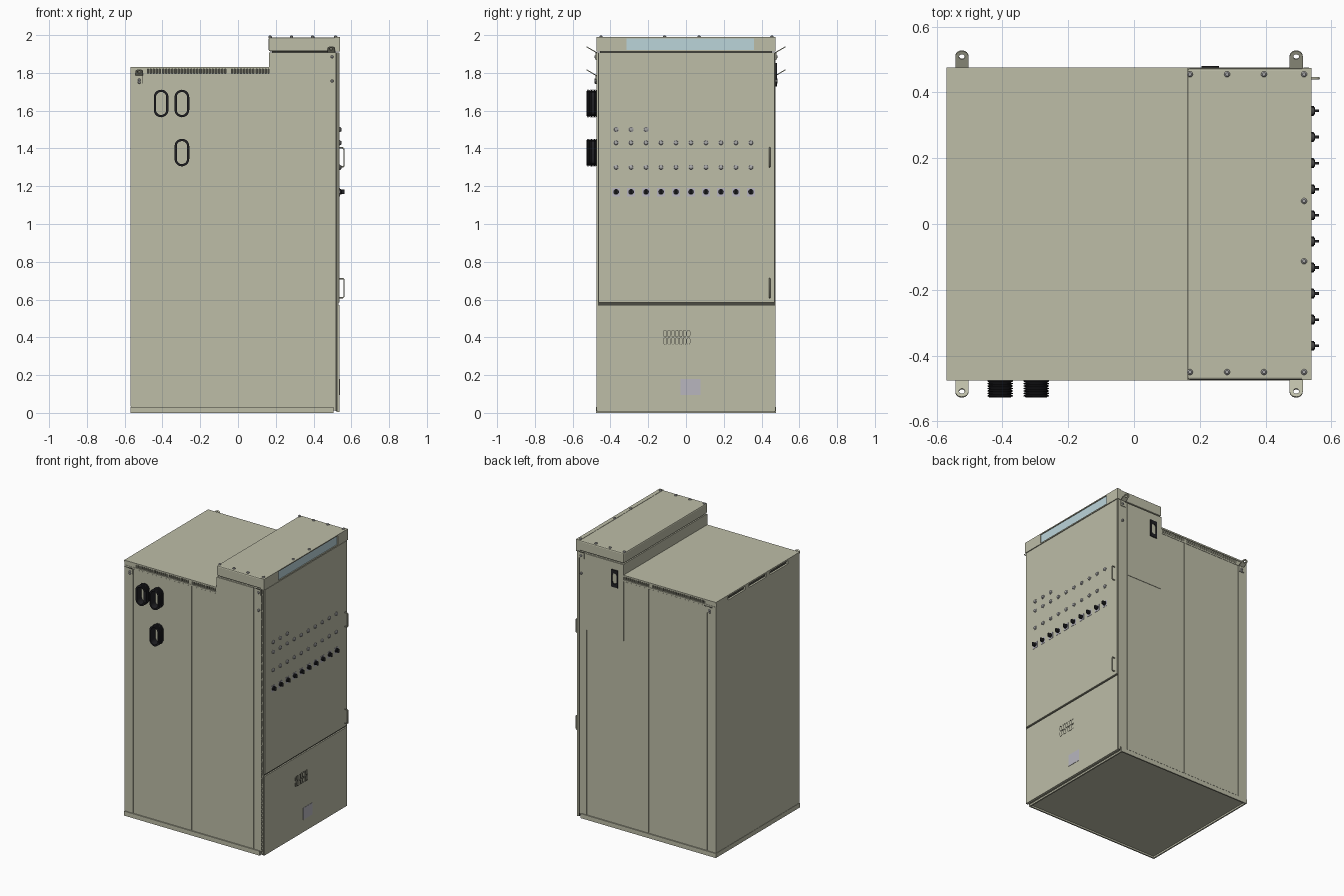
import bpy, bmesh, math
from mathutils import Matrix, Vector

if "Cube" in bpy.data.objects:
    bpy.data.objects.remove(bpy.data.objects["Cube"])


def material(name, rgb):
    m = bpy.data.materials.new(name)
    m.diffuse_color = (*rgb, 1)
    m.use_nodes = True
    m.node_tree.nodes["Principled BSDF"].inputs["Base Color"].default_value = m.diffuse_color
    return m


BEIGE = material("beige_paint", (0.51, 0.51, 0.39))
BLACK = material("black_rubber", (0.015, 0.015, 0.018))
DARK = material("dark_gap", (0.07, 0.07, 0.055))
GLASS = material("light_glass", (0.50, 0.66, 0.70))
STEEL = material("steel", (0.40, 0.40, 0.40))
LABEL = material("label_grey", (0.48, 0.47, 0.52))


def finish(name, bm, mat, smooth=False):
    bmesh.ops.recalc_face_normals(bm, faces=bm.faces)
    me = bpy.data.meshes.new(name)
    bm.to_mesh(me)
    bm.free()
    ob = bpy.data.objects.new(name, me)
    bpy.context.collection.objects.link(ob)
    me.materials.append(mat)
    if smooth:
        bpy.ops.object.select_all(action='DESELECT')
        ob.select_set(True)
        bpy.context.view_layer.objects.active = ob
        bpy.ops.object.shade_smooth_by_angle(angle=math.radians(35))
    return ob


def add_box(bm, x0, x1, y0, y1, z0, z1):
    m = Matrix.Translation(((x0 + x1) / 2, (y0 + y1) / 2, (z0 + z1) / 2))
    bmesh.ops.create_cube(bm, size=1, matrix=m @ Matrix.Diagonal((x1 - x0, y1 - y0, z1 - z0, 1)))


def boxes(name, items, mat=BEIGE):
    bm = bmesh.new()
    for b in items:
        add_box(bm, *b)
    return finish(name, bm, mat)


def add_turned(bm, base, axis, profile, n=16):
    """Revolve (radius, height) points around an axis through base."""
    rot = Vector((0, 0, 1)).rotation_difference(Vector(axis)).to_matrix()
    rings = [[bm.verts.new(Vector(base) + rot @ Vector((r * math.cos(2 * math.pi * i / n),
              r * math.sin(2 * math.pi * i / n), h))) for i in range(n)] for r, h in profile]
    for a, b in zip(rings, rings[1:]):
        for i in range(n):
            bm.faces.new((a[i], a[(i + 1) % n], b[(i + 1) % n], b[i]))
    bm.faces.new(rings[0])
    bm.faces.new(rings[-1])


def stadium(w, h, n=10):
    """Rounded slot outline, taller than wide."""
    r, s = w / 2, h / 2 - w / 2
    top = [(r * math.cos(math.pi * i / n), s + r * math.sin(math.pi * i / n)) for i in range(n + 1)]
    return top + [(-x, -y) for x, y in top]


def plate(name, loops, thick, origin, xdir, ydir, mat=BEIGE):
    """Flat plate from outlines; inner outlines become holes."""
    cu = bpy.data.curves.new(name, 'CURVE')
    cu.dimensions, cu.fill_mode, cu.extrude = '2D', 'BOTH', thick / 2
    for loop in loops:
        sp = cu.splines.new('POLY')
        sp.points.add(len(loop) - 1)
        for p, (x, y) in zip(sp.points, loop):
            p.co = (x, y, 0, 1)
        sp.use_cyclic_u = True
    tmp = bpy.data.objects.new(name + "_curve", cu)
    bpy.context.collection.objects.link(tmp)
    me = bpy.data.meshes.new_from_object(tmp.evaluated_get(bpy.context.evaluated_depsgraph_get()))
    bpy.data.objects.remove(tmp)
    X, Y = Vector(xdir), Vector(ydir).normalized()
    m = Matrix((X, Y, X.cross(Y))).transposed().to_4x4()
    m.translation = origin
    me.transform(m)
    me.materials.clear()
    me.materials.append(mat)
    ob = bpy.data.objects.new(name, me)
    bpy.context.collection.objects.link(ob)


# cabinet carcass, base rim and corner posts
boxes("cabinet_body", [(-0.567, 0.52, -0.468, 0.468, 0.012, 1.79)])
boxes("cabinet_upper_body", [(0.165, 0.52, -0.468, 0.468, 1.79, 1.908)])
boxes("base_rim", [(-0.57, 0.505, -0.476, -0.466, 0, 0.032), (-0.57, 0.505, 0.466, 0.476, 0, 0.032),
                   (-0.57, -0.56, -0.466, 0.466, 0, 0.032), (0.495, 0.505, -0.466, 0.466, 0, 0.032)])
boxes("back_panel", [(-0.57, -0.567, -0.47, 0.47, 0.034, 1.79)])

# side panels, posts and upper cover on both sides
for s, side in ((-1, "front"), (1, "rear")):
    def sheet(x0, x1, z0, z1, y):
        a, b = sorted((s * 0.46, s * y))
        return (x0, x1, a, b, z0, z1)
    boxes(side + "_corner_posts", [sheet(-0.57, -0.502, 0.034, 1.795, 0.473),
                                   sheet(0.458, 0.525, 0.034, 1.908, 0.473)])
    boxes(side + "_side_panels", [sheet(-0.498, -0.037, 0.036, 1.785, 0.472),
                                  sheet(-0.033, 0.454, 0.036, 1.785, 0.472)])
    boxes(side + "_upper_cover", [sheet(0.163, 0.455, 1.36, 1.906, 0.475)])
    # fine vent slats below the roof
    slats = [sheet(-0.57 + 0.0 * s, -0.48, 1.795, 1.823, 0.471), sheet(-0.055, -0.035, 1.795, 1.823, 0.471),
             sheet(-0.57, 0.163, 1.786, 1.797, 0.473)]
    slats += [sheet(-0.475 + 0.0165 * i, -0.467 + 0.0165 * i, 1.797, 1.823, 0.471) for i in range(39)]
    boxes(side + "_vent_slats", slats)

# roof with dark vent space and back slots
boxes("vent_space", [(-0.555, 0.164, -0.455, 0.455, 1.79, 1.822)], DARK)
boxes("roof", [(-0.57, 0.163, -0.475, 0.475, 1.821, 1.832)])
boxes("back_vent_frame", [(-0.57, -0.556, y0, y1, 1.79, 1.823) for y0, y1 in
      ((-0.47, -0.34), (-0.14, -0.10), (0.10, 0.14), (0.34, 0.47))]
      + [(-0.57, -0.556, -0.47, 0.47, 1.786, 1.797)])

# lamp cap over the door
cap = boxes("lamp_cap", [(0.162, 0.522, -0.474, 0.474, 1.914, 1.988)])
bv = cap.modifiers.new("soft_edges", 'BEVEL')
bv.width, bv.segments = 0.008, 2
boxes("lamp_cap_frame", [(0.51, 0.54, -0.474, -0.315, 1.916, 1.985), (0.51, 0.54, 0.36, 0.474, 1.916, 1.985),
                         (0.51, 0.54, -0.474, 0.474, 1.983, 1.99), (0.51, 0.54, -0.474, 0.474, 1.912, 1.92)])
boxes("cap_neck", [(0.18, 0.515, -0.455, 0.455, 1.905, 1.916)], DARK)
boxes("lamp_glass", [(0.515, 0.534, -0.315, 0.36, 1.92, 1.983)], GLASS)
bm = bmesh.new()
for x, y in [(x, y) for y in (-0.45, 0.455) for x in (0.17, 0.283, 0.395, 0.517)] + [(0.517, 0.07), (0.517, -0.113)]:
    add_turned(bm, (x, y, 1.986), (0, 0, 1), [(0.009, 0), (0.009, 0.007), (0.005, 0.011)], 12)
finish("cap_bolts", bm, STEEL, True)

# door, lower panel and their surround
boxes("door_surround", [(0.515, 0.527, -0.474, 0.474, 0.01, 1.908)], DARK)
boxes("door_edge_strips", [(0.515, 0.532, -0.474, -0.466, 0.01, 1.908), (0.515, 0.532, 0.471, 0.475, 0.01, 1.908)])
boxes("door", [(0.525, 0.538, -0.463, 0.468, 0.585, 1.908)])
boxes("lower_panel", [(0.522, 0.537, -0.468, 0.47, 0.006, 0.572)])
boxes("plain_label", [(0.536, 0.539, -0.028, 0.077, 0.095, 0.18)], LABEL)

# ventilation slots in the lower panel
for j in range(2):
    for i in range(7):
        c = (0.537, -0.11 + 0.0205 * i, 0.38 + 0.04 * j)
        plate("slot_rim", [stadium(0.019, 0.039, 5), stadium(0.014, 0.034, 5)], 0.003, c, (0, 1, 0), (0, 0, 1), DARK)

# indicator lamps and rotary switches
ys = [-0.37 + 0.0793 * i for i in range(10)]
bm = bmesh.new()
for y, z in [(y, 1.5) for y in ys[:3]] + [(y, z) for z in (1.43, 1.3) for y in ys]:
    add_turned(bm, (0.537, y, z), (1, 0, 0), [(0.014, 0), (0.014, 0.004), (0.011, 0.005), (0.010, 0.009), (0.005, 0.012)])
finish("indicator_lamps", bm, STEEL, True)
boxes("switch_plates", [(0.537, 0.540, y - 0.021, y + 0.021, 1.145, 1.19) for y in ys], LABEL)
bm = bmesh.new()
for y in ys:
    add_turned(bm, (0.539, y, 1.17), (1, 0, 0), [(0.015, 0), (0.015, 0.007), (0.011, 0.009), (0.011, 0.011)])
    add_box(bm, 0.548, 0.563, y - 0.004, y + 0.004, 1.158, 1.182)
finish("rotary_switches", bm, BLACK, True)

# door handles as bent rod
for z0 in (0.61, 1.303):
    cu = bpy.data.curves.new("door_handle", 'CURVE')
    cu.dimensions, cu.bevel_depth, cu.bevel_resolution, cu.use_fill_caps = '3D', 0.004, 2, True
    sp = cu.splines.new('POLY')
    pts = [(0.535, 0), (0.555, 0), (0.561, 0.006), (0.561, 0.094), (0.555, 0.1), (0.535, 0.1)]
    sp.points.add(len(pts) - 1)
    for p, (x, z) in zip(sp.points, pts):
        p.co = (x, 0.443, z0 + z, 1)
    ob = bpy.data.objects.new("door_handle", cu)
    cu.materials.append(BEIGE)
    bpy.context.collection.objects.link(ob)

# ribbed cable bellows, open in the middle
for cx, cz in ((-0.407, 1.638), (-0.297, 1.638), (-0.297, 1.378)):
    prof = [(0.007, 0.47)]
    for k in range(7):
        y = 0.476 + k * 0.0075
        prof += [(0.0, y), (0.0, y + 0.003), (0.006, y + 0.0045), (0.006, y + 0.006)]
    prof += [(0.012, 0.527), (0.012, 0.47)]
    bm = bmesh.new()
    rings = [[bm.verts.new((cx + x, -y, cz + z)) for x, z in stadium(0.078 - 2 * d, 0.146 - 2 * d)] for d, y in prof]
    n = len(rings[0])
    for a, b in zip(rings, rings[1:] + rings[:1]):
        for i in range(n):
            bm.faces.new((a[i], a[(i + 1) % n], b[(i + 1) % n], b[i]))
    finish("cable_bellows", bm, BLACK, True)

# rear cable gland plate
plate("gland_plate", [[(-0.027, -0.062), (0.027, -0.062), (0.027, 0.062), (-0.027, 0.062)], stadium(0.034, 0.075)],
      0.006, (0.232, 0.478, 1.79), (-1, 0, 0), (0, 0, 1), BLACK)

# lifting lugs: fixing plate, sloping tongue with hole, bolts
arc = [(0.02 * math.cos(math.pi * i / 12), 0.042 + 0.02 * math.sin(math.pi * i / 12)) for i in range(13)]
hole = [(0.009 * math.cos(math.pi * i / 8), 0.042 + 0.009 * math.sin(math.pi * i / 8)) for i in range(16)]
bm = bmesh.new()
for s in (-1, 1):
    for x, z in ((-0.523, 1.785), (0.493, 1.907)):
        plate("lug_tongue", [[(-0.02, 0), (0.02, 0)] + arc, hole], 0.005, (x, s * 0.473, z),
              (1, 0, 0), (0, s * 0.85, 0.5))
        a, b = sorted((s * 0.47, s * 0.478))
        boxes("lug_plate", [(x - 0.02, x + 0.02, a, b, z - 0.04, z + 0.002)])
        for dz in (-0.022, -0.035 if x < 0 else -0.15):
            add_turned(bm, (x + (0.0 if x < 0 else 0.005), s * 0.472, z + dz), (0, s, 0),
                       [(0.008, 0), (0.008, 0.010), (0.005, 0.013)], 8)
finish("lug_bolts", bm, STEEL, True)
